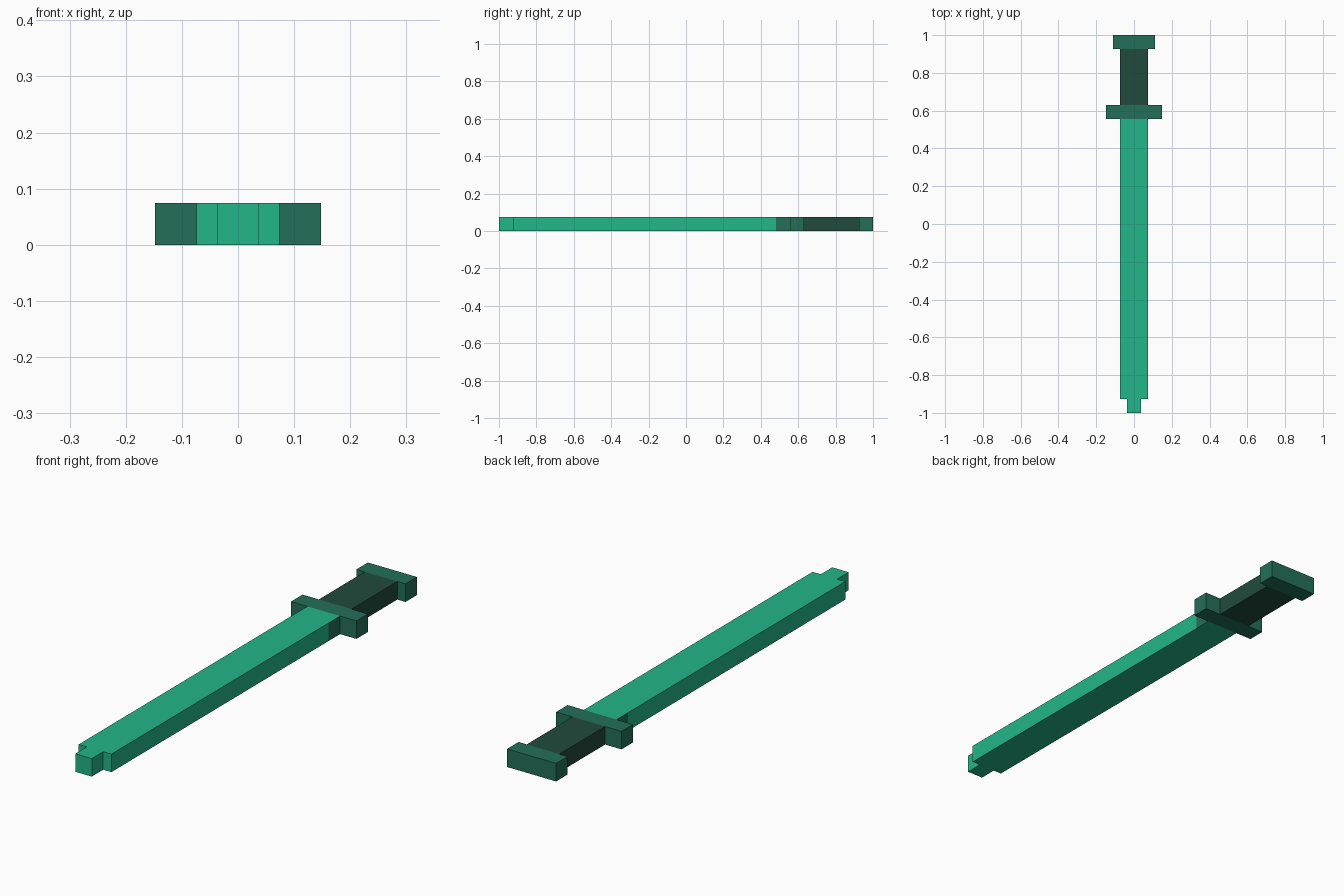
import bpy, bmesh

if "Cube" in bpy.data.objects:
    bpy.data.objects.remove(bpy.data.objects["Cube"])

U = 2 / 27  # one pixel-block of the model


def material(name, rgb):
    mat = bpy.data.materials.new(name)
    lin = [((c / 255 + 0.055) / 1.055) ** 2.4 for c in rgb]
    mat.diffuse_color = (*lin, 1)
    mat.use_nodes = True
    mat.node_tree.nodes["Principled BSDF"].inputs["Base Color"].default_value = mat.diffuse_color
    return mat


bright = material("bright green", (35, 182, 138))
teal = material("dark teal", (35, 111, 90))
deep = material("deep green", (33, 74, 60))


def slab(name, half_outline, mats):
    """Mirror a half outline (x, y in blocks) and extrude it one block up."""
    outline = half_outline + [(-x, y) for x, y in reversed(half_outline)]
    bm = bmesh.new()
    base = bm.faces.new([bm.verts.new((x * U, y * U, 0)) for x, y in outline])
    top = bmesh.ops.extrude_face_region(bm, geom=[base], use_keep_orig=True)["geom"]
    verts = [v for v in top if isinstance(v, bmesh.types.BMVert)]
    bmesh.ops.translate(bm, verts=verts, vec=(0, 0, U))
    bmesh.ops.recalc_face_normals(bm, faces=bm.faces)
    mesh = bpy.data.meshes.new(name)
    bm.to_mesh(mesh)
    bm.free()
    for mat in mats:
        mesh.materials.append(mat)
    obj = bpy.data.objects.new(name, mesh)
    bpy.context.collection.objects.link(obj)
    return obj


def box(name, half_width, y0, y1, mat):
    return slab(name, [(half_width, y0), (half_width, y1)], [mat])


# Blade with stepped tip; its last block of side faces is a teal collar
blade = slab("blade", [(0.5, -13.5), (0.5, -12.5), (1, -12.5), (1, 6.5), (1, 7.5)],
             [bright, teal])
for face in blade.data.polygons:
    if abs(face.normal.x) > 0.9 and face.center.y > 6.5 * U:
        face.material_index = 1

# Guard, grip and pommel
box("guard", 2, 7.5, 8.5, teal)
box("grip", 1, 8.5, 12.5, deep)
box("pommel", 1.5, 12.5, 13.5, teal)
